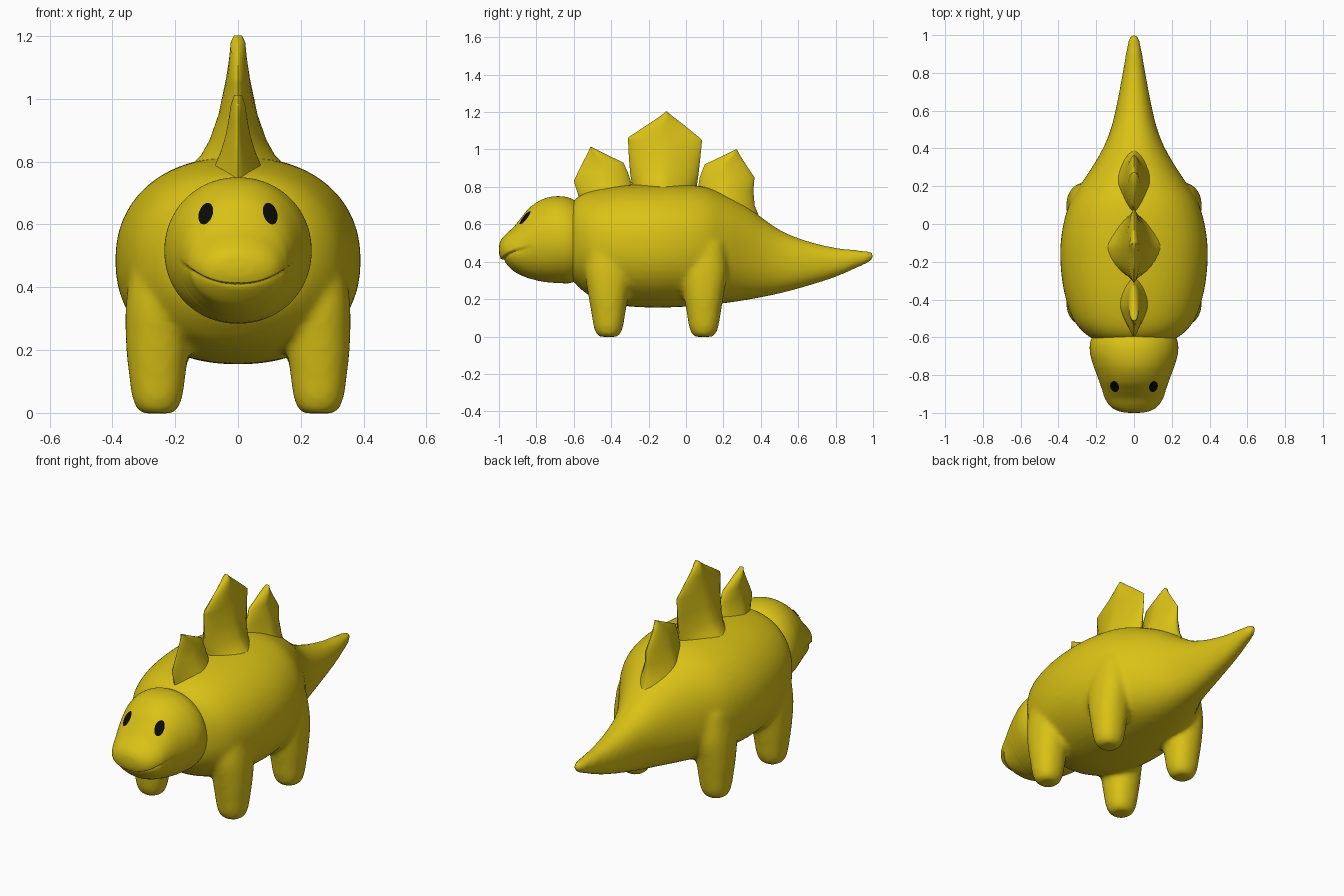
import bpy, bmesh, math
from mathutils import Vector
from mathutils.bvhtree import BVHTree

cube = bpy.data.objects.get("Cube")
if cube:
    bpy.data.objects.remove(cube, do_unlink=True)


def material(name, color):
    m = bpy.data.materials.new(name)
    m.use_nodes = True
    m.diffuse_color = color
    m.node_tree.nodes["Principled BSDF"].inputs["Base Color"].default_value = color
    return m


yellow = material("mustard yellow", (0.70, 0.54, 0.008, 1))
black = material("eye black", (0.003, 0.003, 0.003, 1))


def refine(rows, steps):
    """Catmull-Rom interpolation between stations."""
    out = []
    for i in range(len(rows) - 1):
        quad = [rows[max(i - 1, 0)], rows[i], rows[i + 1], rows[min(i + 2, len(rows) - 1)]]
        for s in range(steps):
            t = s / steps
            out.append([0.5 * (2 * b + (c - a) * t + (2 * a - 5 * b + 4 * c - d) * t * t
                               + (3 * b - a - 3 * c + d) * t ** 3) for a, b, c, d in zip(*quad)])
    return out + [list(rows[-1])]


def loft(bm, rows, axis, segs=32, power=2.0, steps=1, offset=(0, 0, 0), skew=0.0):
    """Skin superellipse sections; each row is (position, low, high, half width in x)."""
    rings = []
    for pos, lo, hi, half in refine(rows, steps):
        ring = []
        for k in range(segs):
            a = math.tau * k / segs
            u, v = (math.copysign(abs(f) ** (2 / power), f) for f in (math.cos(a), math.sin(a)))
            x, w = half * u * (1 + skew * v), (lo + hi) / 2 + (hi - lo) / 2 * v
            p = (x, pos, w) if axis == "y" else (x, w, pos)
            ring.append(bm.verts.new(Vector(p) + Vector(offset)))
        rings.append(ring)
    for r, s in zip(rings, rings[1:]):
        for k in range(segs):
            n = (k + 1) % segs
            bm.faces.new((r[k], r[n], s[n], s[k]))
    bm.faces.new(rings[0])
    bm.faces.new(rings[-1])


def finish(name, bm, mat, angle=40):
    bmesh.ops.recalc_face_normals(bm, faces=bm.faces)
    me = bpy.data.meshes.new(name)
    bm.to_mesh(me)
    bm.free()
    me.materials.append(mat)
    me.shade_smooth()
    me.set_sharp_from_angle(angle=math.radians(angle))
    ob = bpy.data.objects.new(name, me)
    bpy.context.collection.objects.link(ob)
    return ob


# Body with tail and four legs, blended into one skin
bm = bmesh.new()
loft(bm, [(-0.63, 0.38, 0.62, 0.13), (-0.62, 0.32, 0.69, 0.19), (-0.58, 0.27, 0.745, 0.26),
          (-0.5, 0.21, 0.78, 0.325), (-0.36, 0.168, 0.805, 0.37), (-0.2, 0.155, 0.815, 0.39),
          (-0.05, 0.157, 0.815, 0.383), (0.1, 0.167, 0.80, 0.345), (0.22, 0.18, 0.755, 0.275),
          (0.32, 0.195, 0.70, 0.21), (0.42, 0.213, 0.625, 0.155), (0.52, 0.235, 0.56, 0.118),
          (0.65, 0.27, 0.51, 0.088), (0.8, 0.318, 0.475, 0.06), (0.92, 0.37, 0.462, 0.04),
          (0.985, 0.40, 0.456, 0.025), (1.004, 0.42, 0.445, 0.01)],
     "y", segs=48, power=2.2, steps=5)
LEG = [(-0.002, -0.04, 0.04, 0.04), (0.008, -0.06, 0.06, 0.062), (0.05, -0.078, 0.078, 0.08),
       (0.12, -0.09, 0.09, 0.09), (0.22, -0.107, 0.107, 0.1), (0.35, -0.125, 0.125, 0.1),
       (0.5, -0.11, 0.11, 0.08)]
for side in (-1, 1):
    for y in (-0.415, 0.095):
        loft(bm, LEG, "z", power=2.2, steps=4, offset=(side * 0.257, y, 0))
body = finish("body_and_legs", bm, yellow)
remesh = body.modifiers.new("blend", "REMESH")
remesh.mode = "VOXEL"
remesh.voxel_size = 0.014
remesh.use_smooth_shade = True
soften = body.modifiers.new("soften", "SMOOTH")
soften.factor = 0.5
soften.iterations = 8

# Head with a broad muzzle
bm = bmesh.new()
loft(bm, [(-1.0, 0.455, 0.475, 0.02), (-0.996, 0.43, 0.50, 0.06), (-0.983, 0.40, 0.525, 0.1),
          (-0.96, 0.377, 0.55, 0.13), (-0.92, 0.345, 0.587, 0.155), (-0.88, 0.325, 0.637, 0.168),
          (-0.84, 0.31, 0.685, 0.182), (-0.79, 0.298, 0.722, 0.2), (-0.74, 0.29, 0.743, 0.218),
          (-0.68, 0.286, 0.75, 0.233), (-0.62, 0.286, 0.74, 0.23), (-0.55, 0.31, 0.70, 0.2)],
     "y", segs=128, power=2.05, steps=12)
# Smile: the lower jaw is set back beneath a curved lip line
for v in bm.verts:
    lip = 0.41 + 0.07 * (abs(v.co.x) / 0.18) ** 2.3
    drop = lip - v.co.z
    if v.co.y < -0.8 and abs(v.co.x) < 0.19 and drop > -0.004:
        fade = min(1, (0.19 - abs(v.co.x)) / 0.05)
        depth = 0.02 * fade * min(1, (drop + 0.004) / 0.008) * math.exp(-max(drop, 0) / 0.035)
        v.co += (Vector((0, -0.75, 0.47)) - v.co).normalized() * depth
bmesh.ops.recalc_face_normals(bm, faces=bm.faces)
head_tree = BVHTree.FromBMesh(bm)
finish("head", bm, yellow, 50)

# Eyes: thin oval plates laid on the head
for side, name in ((-1, "right_eye"), (1, "left_eye")):
    bm = bmesh.new()
    rings = []
    for r in (0.02, 0.35, 0.7, 1.0):
        ring = []
        for k in range(24):
            a = math.tau * k / 24
            dx, dz = 0.022 * r * math.cos(a), 0.034 * r * math.sin(a)
            start = Vector((side * (0.101 - 0.2 * dz) + dx, -2, 0.632 + dz))
            hit, normal, _, _ = head_tree.ray_cast(start, Vector((0, 1, 0)))
            ring.append(bm.verts.new(hit + normal * 0.004))
        rings.append(ring)
    bm.faces.new(rings[0])
    for r, s in zip(rings, rings[1:]):
        for k in range(24):
            n = (k + 1) % 24
            bm.faces.new((r[k], s[k], s[n], r[n]))
    bm.normal_update()
    if sum(f.normal.y for f in bm.faces) > 0:
        bmesh.ops.reverse_faces(bm, faces=bm.faces)
    me = bpy.data.meshes.new(name)
    bm.to_mesh(me)
    bm.free()
    me.materials.append(black)
    me.shade_smooth()
    bpy.context.collection.objects.link(bpy.data.objects.new(name, me))

# Back plates: five-sided outlines, thin on top and flaring into the back
PLATES = {
    "front_plate": (0.3, [(0.70, -0.57, -0.26, 0.12), (0.76, -0.577, -0.27, 0.085),
                          (0.83, -0.6, -0.295, 0.055), (0.88, -0.577, -0.312, 0.04),
                          (0.93, -0.552, -0.335, 0.03), (0.98, -0.526, -0.44, 0.023),
                          (1.012, -0.512, -0.504, 0.012)]),
    "middle_plate": (-0.15, [(0.77, -0.28, 0.05, 0.17), (0.82, -0.29, 0.06, 0.118),
                             (0.87, -0.298, 0.067, 0.09), (0.95, -0.305, 0.076, 0.062),
                             (1.05, -0.31, 0.086, 0.041), (1.065, -0.308, 0.07, 0.038),
                             (1.13, -0.21, -0.01, 0.028), (1.18, -0.135, -0.075, 0.023),
                             (1.202, -0.108, -0.1, 0.013)]),
    "rear_plate": (0.0, [(0.62, 0.07, 0.40, 0.13), (0.70, 0.065, 0.367, 0.1),
                         (0.78, 0.062, 0.36, 0.07), (0.85, 0.073, 0.366, 0.05),
                         (0.92, 0.1, 0.32, 0.035), (0.97, 0.205, 0.288, 0.025),
                         (1.0, 0.265, 0.272, 0.012)]),
}
for name, (skew, rows) in PLATES.items():
    bm = bmesh.new()
    loft(bm, rows, "z", segs=32, power=1.5, skew=skew)
    finish(name, bm, yellow, 45)
